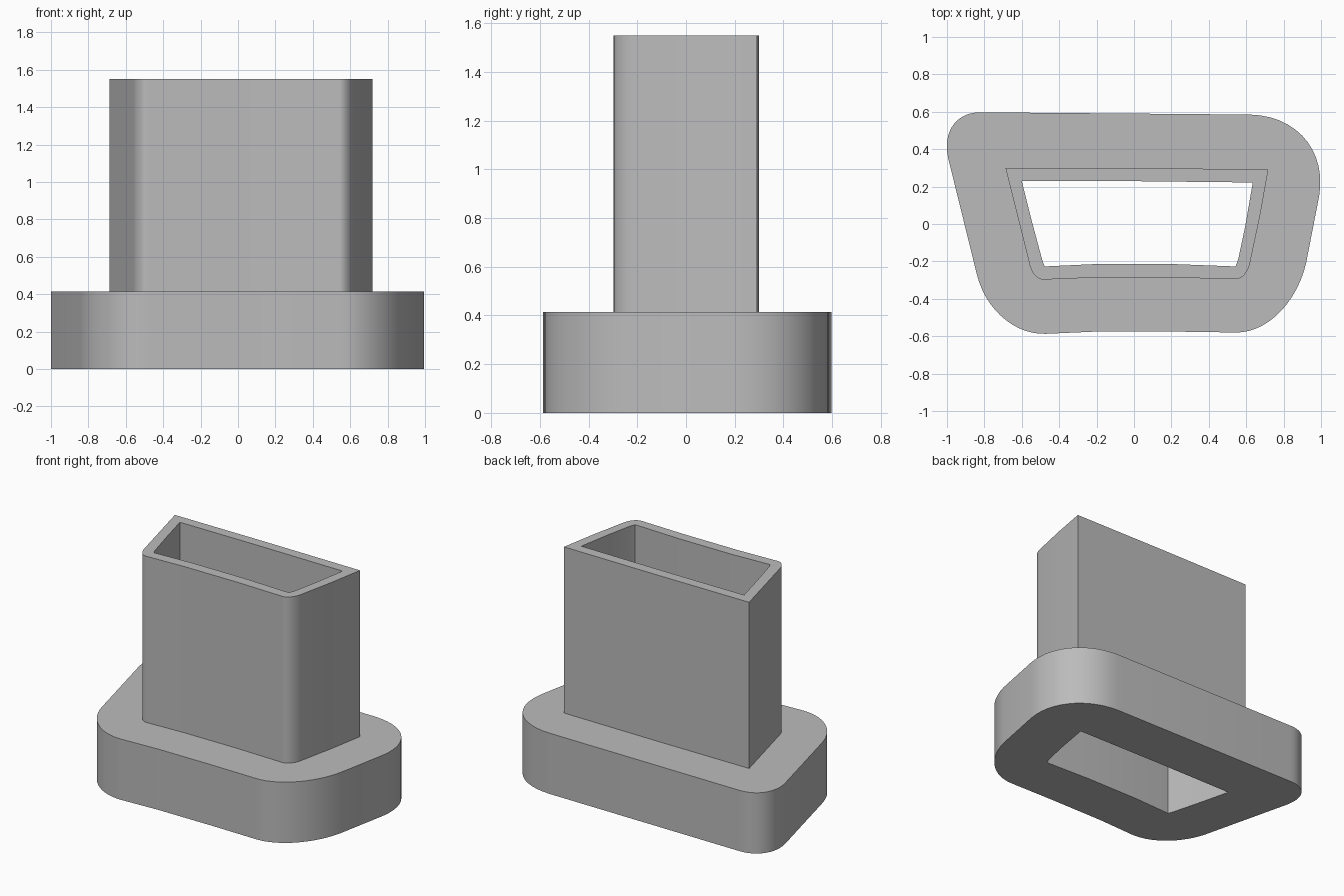
import bpy
import bmesh
from math import radians
from mathutils import Vector
from mathutils.geometry import interpolate_bezier

if "Cube" in bpy.data.objects:
    bpy.data.objects.remove(bpy.data.objects["Cube"], do_unlink=True)

COLLAR_TOP, SLEEVE_TOP = 0.415, 1.55

grey = bpy.data.materials.new("plain grey")
grey.use_nodes = True
grey.diffuse_color = (0.5, 0.5, 0.5, 1)
grey.node_tree.nodes["Principled BSDF"].inputs["Base Color"].default_value = grey.diffuse_color


def outline(*parts, steps=14):
    """Join sharp points (x, y) and rounded corners (start, corner, end)."""
    points = []
    for part in parts:
        if isinstance(part[0], tuple):
            a, c, b = (Vector((*p, 0)) for p in part)
            points += interpolate_bezier(a, a.lerp(c, 0.57), b.lerp(c, 0.57), b, steps)
        else:
            points.append(Vector((*part, 0)))
    return points


def loop(bm, points, z):
    verts = [bm.verts.new((p.x, p.y, z)) for p in points]
    edges = [bm.edges.new((v, verts[i - 1])) for i, v in enumerate(verts)]
    return verts, edges


def wall(bm, low, high):
    a, b = low[0], high[0]
    for i in range(len(a)):
        bm.faces.new((a[i - 1], a[i], b[i], b[i - 1]))


def ring(bm, outer, inner, up):
    made = bmesh.ops.triangle_fill(bm, edges=outer[1] + inner[1], use_beauty=True)
    for face in [f for f in made["geom"] if isinstance(f, bmesh.types.BMFace)]:
        face.normal_update()
        if face.normal.z * up < 0:
            face.normal_flip()


def finish(bm, name):
    mesh = bpy.data.meshes.new(name)
    bm.to_mesh(mesh)
    bm.free()
    mesh.materials.append(grey)
    obj = bpy.data.objects.new(name, mesh)
    bpy.context.collection.objects.link(obj)
    bpy.ops.object.select_all(action="DESELECT")
    obj.select_set(True)
    bpy.context.view_layer.objects.active = obj
    bpy.ops.object.shade_smooth_by_angle(angle=radians(25))


# Plan outlines, all running counter-clockwise
collar_plan = outline(
    ((-0.84, -0.27), (-0.76, -0.60), (-0.47, -0.587))[0:3],
    (-0.2, -0.575), (0.2, -0.575),
    ((0.54, -0.58), (0.83, -0.59), (0.92, -0.21)),
    ((0.99, 0.15), (1.06, 0.575), (0.62, 0.585)),
    ((-0.82, 0.597), (-1.05, 0.60), (-0.993, 0.35)))
sleeve_plan = outline(
    ((-0.56, -0.21), (-0.54, -0.305), (-0.48, -0.297)),
    (-0.2, -0.286), (0.2, -0.286),
    ((0.54, -0.295), (0.60, -0.30), (0.62, -0.21)),
    (0.675, 0.05), (0.718, 0.292), (0, 0.299), (-0.687, 0.30))
bore_plan = outline(
    (-0.478, -0.227), (-0.2, -0.214), (0.2, -0.214), (0.543, -0.227),
    (0.557, -0.19), (0.595, -0.01), (0.635, 0.222), (0, 0.229),
    (-0.60, 0.23), (-0.545, 0.01), (-0.49, -0.195))

# Collar: outer wall, underside and shoulder
bm = bmesh.new()
low, high = loop(bm, collar_plan, 0), loop(bm, collar_plan, COLLAR_TOP)
wall(bm, low, high)
ring(bm, low, loop(bm, bore_plan, 0), -1)
ring(bm, high, loop(bm, sleeve_plan, COLLAR_TOP), 1)
finish(bm, "collar")

# Sleeve: outer wall, rim and the bore running through to the underside
bm = bmesh.new()
rim_out, rim_in = loop(bm, sleeve_plan, SLEEVE_TOP), loop(bm, bore_plan, SLEEVE_TOP)
wall(bm, loop(bm, sleeve_plan, COLLAR_TOP), rim_out)
wall(bm, rim_in, loop(bm, bore_plan, 0))
ring(bm, rim_out, rim_in, 1)
finish(bm, "sleeve")
